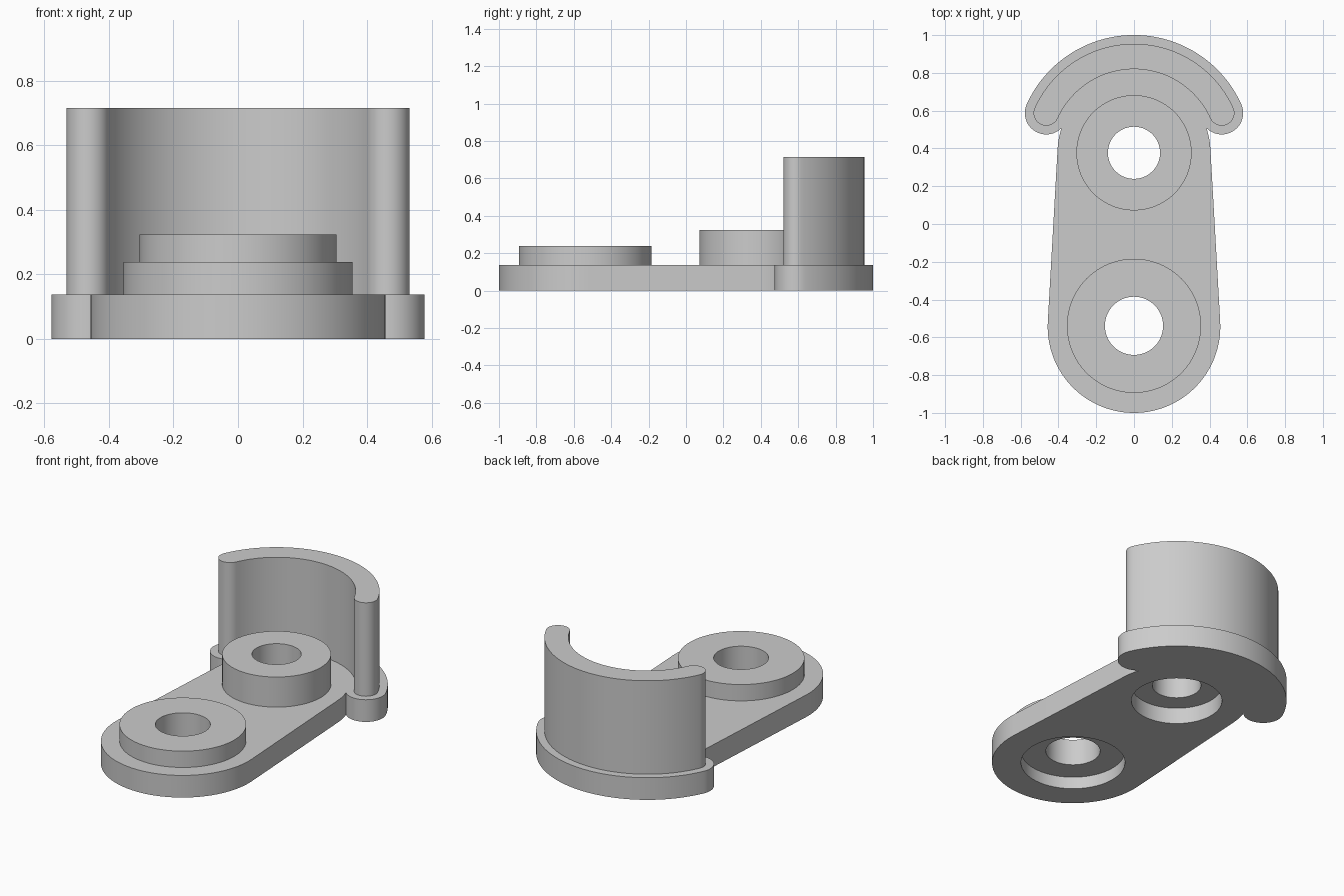
import bpy, bmesh
from math import sin, cos, asin, acos, pi, radians

FRONT_Y, REAR_Y = -0.543, 0.377      # the two hub centres
FRONT_R, REAR_R = 0.457, 0.405       # plate end radii
BASE_TOP = 0.137
ARC_R = 0.51                         # centreline radius of the curved guard
ARC_END = acos(0.4645 / ARC_R)       # angle where the guard ends

scene = bpy.context.scene
if "Cube" in bpy.data.objects:
    bpy.data.objects.remove(bpy.data.objects["Cube"], do_unlink=True)

grey = bpy.data.materials.new("plain_grey")
grey.use_nodes = True
grey.diffuse_color = (0.6, 0.6, 0.6, 1)
grey.node_tree.nodes["Principled BSDF"].inputs["Base Color"].default_value = (0.6, 0.6, 0.6, 1)


def arc(cx, cy, r, a0, a1, n):
    """Points along an arc, both ends included."""
    return [(cx + r * cos(a0 + (a1 - a0) * i / n),
             cy + r * sin(a0 + (a1 - a0) * i / n)) for i in range(n + 1)]


def extrude(name, outline, z0, z1):
    """Closed prism from a counter-clockwise outline."""
    bm = bmesh.new()
    face = bm.faces.new([bm.verts.new((x, y, z0)) for x, y in outline])
    top = bmesh.ops.extrude_face_region(bm, geom=[face])["geom"]
    bmesh.ops.translate(bm, vec=(0, 0, z1 - z0),
                        verts=[v for v in top if isinstance(v, bmesh.types.BMVert)])
    bmesh.ops.recalc_face_normals(bm, faces=bm.faces)
    mesh = bpy.data.meshes.new(name)
    bm.to_mesh(mesh)
    bm.free()
    mesh.materials.append(grey)
    obj = bpy.data.objects.new(name, mesh)
    scene.collection.objects.link(obj)
    return obj


def disc(name, cy, r, z0, z1):
    return extrude(name, arc(0, cy, r, 0, 2 * pi, 96)[:-1], z0, z1)


def curved_slot(name, half, z0, z1):
    """Arc-shaped band with rounded ends."""
    a, b = ARC_END, pi - ARC_END
    outline = arc(0, REAR_Y, ARC_R + half, a, b, 64)
    outline += arc(ARC_R * cos(b), REAR_Y + ARC_R * sin(b), half, b, b + pi, 24)[1:]
    outline += arc(0, REAR_Y, ARC_R - half, b, a, 64)[1:]
    outline += arc(ARC_R * cos(a), REAR_Y + ARC_R * sin(a), half, a + pi, a + 2 * pi, 24)[1:-1]
    return extrude(name, outline, z0, z1)


def combine(target, tool, operation):
    tool.hide_render = True
    mod = target.modifiers.new(operation.lower(), "BOOLEAN")
    mod.operation, mod.solver, mod.object = operation, "EXACT", tool
    bpy.context.view_layer.objects.active = target
    bpy.ops.object.modifier_apply(modifier=mod.name)
    bpy.data.objects.remove(tool, do_unlink=True)


# Tapered base plate: two end arcs joined by tangent sides
t = asin((FRONT_R - REAR_R) / (REAR_Y - FRONT_Y))
plate = extrude("bracket_body",
                arc(0, REAR_Y, REAR_R, t, pi - t, 64)
                + arc(0, FRONT_Y, FRONT_R, pi - t, 2 * pi + t, 64), 0, BASE_TOP)

# Guard flange, guard wall and raised bosses
combine(plate, curved_slot("guard_flange", 0.1135, 0, BASE_TOP), "UNION")
combine(plate, curved_slot("guard_wall", 0.067, 0.06, 0.715), "UNION")
combine(plate, disc("front_boss", FRONT_Y + 0.004, 0.355, 0.06, 0.238), "UNION")
combine(plate, disc("rear_boss", REAR_Y, 0.305, 0.06, 0.323), "UNION")

# Through holes and underside recesses
for cy, hole, recess, depth in ((FRONT_Y + 0.004, 0.154, 0.295, 0.075),
                                (REAR_Y, 0.138, 0.257, 0.1)):
    combine(plate, disc("hole_cutter", cy, hole, -0.1, 0.5), "DIFFERENCE")
    combine(plate, disc("recess_cutter", cy, recess, -0.1, depth), "DIFFERENCE")

# Smooth curved sides, crisp rims
bpy.ops.object.select_all(action="DESELECT")
plate.select_set(True)
bpy.context.view_layer.objects.active = plate
bpy.ops.object.shade_smooth_by_angle(angle=radians(30))
